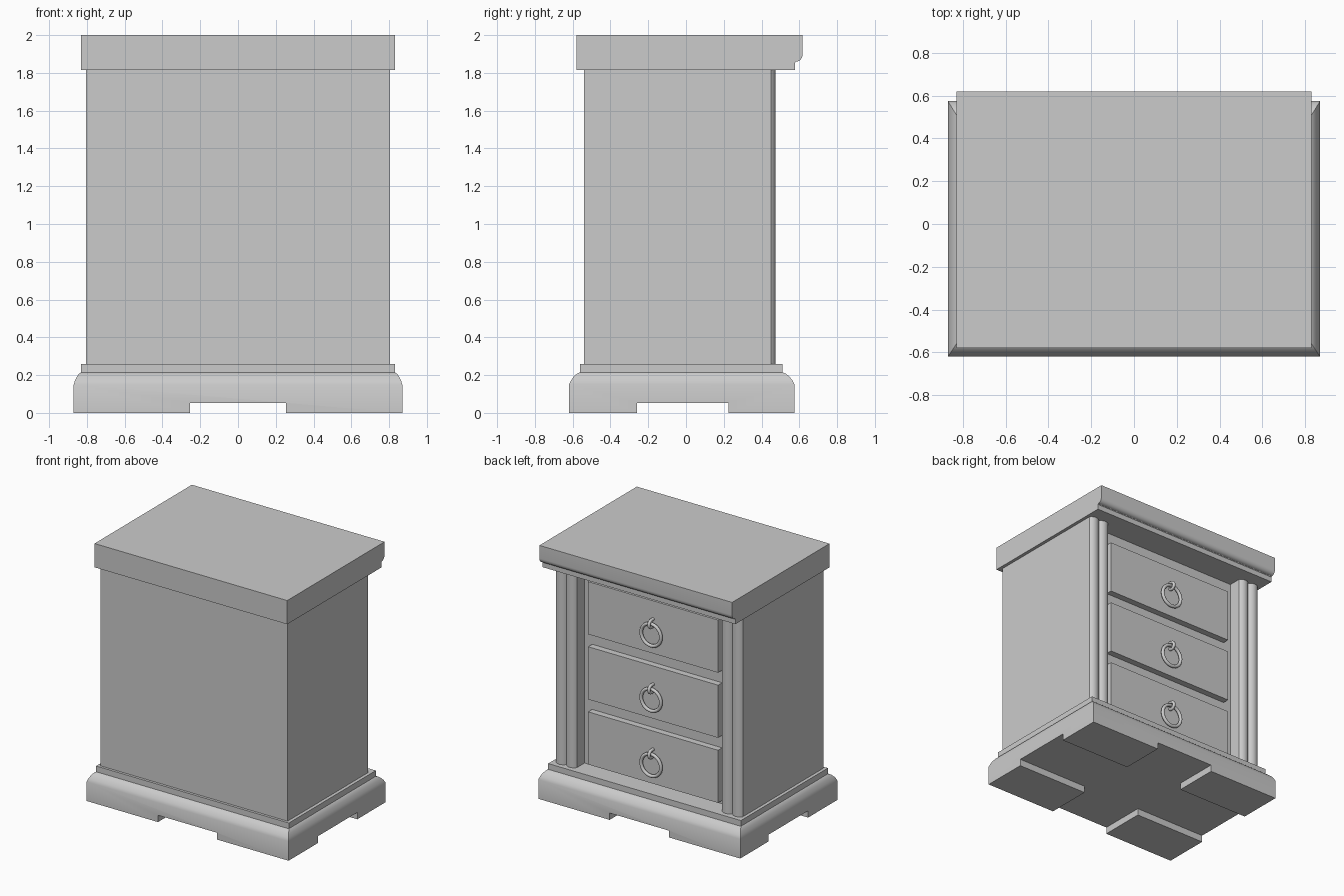
import bpy, bmesh, math
from mathutils import Vector

if "Cube" in bpy.data.objects:
    bpy.data.objects.remove(bpy.data.objects["Cube"], do_unlink=True)

grey = bpy.data.materials.new("plain_grey")
grey.use_nodes = True
grey.diffuse_color = (0.6, 0.6, 0.6, 1)
grey.node_tree.nodes["Principled BSDF"].inputs["Base Color"].default_value = (0.6, 0.6, 0.6, 1)


def make(name, bm):
    bmesh.ops.recalc_face_normals(bm, faces=bm.faces)
    mesh = bpy.data.meshes.new(name)
    bm.to_mesh(mesh)
    bm.free()
    mesh.materials.append(grey)
    ob = bpy.data.objects.new(name, mesh)
    bpy.context.collection.objects.link(ob)
    return ob


def select(ob):
    bpy.ops.object.select_all(action='DESELECT')
    ob.select_set(True)
    bpy.context.view_layer.objects.active = ob


def smooth(ob, degrees=30):
    select(ob)
    bpy.ops.object.shade_smooth_by_angle(angle=math.radians(degrees))


def prism(name, points, offset):
    """Extrude a closed outline along an offset."""
    bm = bmesh.new()
    face = bm.faces.new([bm.verts.new(p) for p in points])
    out = bmesh.ops.extrude_face_region(bm, geom=[face])
    moved = [v for v in out["geom"] if isinstance(v, bmesh.types.BMVert)]
    bmesh.ops.translate(bm, verts=moved, vec=Vector(offset))
    return make(name, bm)


def box(name, x0, x1, y0, y1, z0, z1):
    outline = [(x0, y0, z0), (x1, y0, z0), (x1, y1, z0), (x0, y1, z0)]
    return prism(name, outline, (0, 0, z1 - z0))


# Moulded plinth: stacked rectangles that draw in toward the top
bm = bmesh.new()
rings = []
for t, z in [(0, 0), (0, 0.15), (0.18, 0.172), (0.42, 0.192), (0.7, 0.207), (1, 0.215), (1, 0.26)]:
    x, y0, y1 = 0.87 - 0.04 * t, -0.62 + 0.06 * t, 0.575 - 0.065 * t
    rings.append([bm.verts.new(p) for p in [(-x, y0, z), (x, y0, z), (x, y1, z), (-x, y1, z)]])
for low, high in zip(rings, rings[1:]):
    for i in range(4):
        j = (i + 1) % 4
        bm.faces.new([low[i], low[j], high[j], high[i]])
bm.faces.new(rings[0])
bm.faces.new(rings[-1])
plinth = make("plinth", bm)

# Crossing channels underneath leave four feet
for cutter in (box("channel_across", -0.255, 0.255, -1, 1, -0.1, 0.053),
               box("channel_along", -1, 1, -0.26, 0.225, -0.1, 0.053)):
    mod = plinth.modifiers.new("feet", 'BOOLEAN')
    mod.operation = 'DIFFERENCE'
    mod.solver = 'EXACT'
    mod.object = cutter
    select(plinth)
    bpy.ops.object.modifier_apply(modifier=mod.name)
    bpy.data.objects.remove(cutter, do_unlink=True)
smooth(plinth)

# Cabinet body: plan outline with paired rounded pilasters beside a recess
half = [(0.805, -0.54), (0.805, 0.45)]
steps, chord, bulge = 10, 0.09, 0.025
radius = (chord ** 2 / 4 + bulge ** 2) / (2 * bulge)
spread = math.asin(chord / 2 / radius)
for centre in (0.76, 0.67):
    for i in range(1, steps + 1):
        a = spread * (1 - 2 * i / steps)
        half.append((centre + radius * math.sin(a), 0.45 + bulge - radius * (1 - math.cos(a))))
half.append((0.625, 0.355))
plan = half + [(-x, y) for x, y in reversed(half)]
body = prism("cabinet_body", [(x, y, 0.26) for x, y in plan], (0, 0, 1.555))
smooth(body)

# Top slab with a rounded lip above a small step on the drawer side
lip = [(-0.58, 1.815), (0.578, 1.815), (0.578, 1.855)]
for i in range(7):
    a = math.radians(15 * i)
    lip.append((0.583 + 0.035 * math.sin(a), 1.9 - 0.04 * math.cos(a)))
lip += [(0.618, 2.0), (-0.58, 2.0)]
smooth(prism("top_slab", [(-0.83, y, z) for y, z in lip], (1.66, 0, 0)))


def tube(name, points, radius, closed):
    curve = bpy.data.curves.new(name, 'CURVE')
    curve.dimensions = '3D'
    curve.bevel_depth = radius
    curve.bevel_resolution = 3
    curve.use_fill_caps = True
    line = curve.splines.new('POLY')
    line.points.add(len(points) - 1)
    for p, co in zip(line.points, points):
        p.co = (*co, 1)
    line.use_cyclic_u = closed
    curve.materials.append(grey)
    ob = bpy.data.objects.new(name, curve)
    bpy.context.collection.objects.link(ob)
    select(ob)
    bpy.ops.object.convert(target='MESH')
    smooth(bpy.context.object, 50)


# Three drawers, each with a ring pull hanging from a hook
for n, label in enumerate(("lower", "middle", "upper")):
    z = 0.285 + 0.507 * n
    box(label + "_drawer", -0.56, 0.56, 0.345, 0.405, z, z + 0.41)
    mid = z + 0.155
    turn = [2 * math.pi * i / 32 for i in range(32)]
    tube(label + "_ring", [(0.085 * math.sin(a), 0.43, mid + 0.085 * math.cos(a)) for a in turn],
         0.013, True)
    bend = [math.pi * (0.5 - i / 8) for i in range(11)]
    tube(label + "_hook", [(0, 0.395, mid + 0.113)] +
         [(0, 0.428 + 0.028 * math.cos(a), mid + 0.085 + 0.028 * math.sin(a)) for a in bend],
         0.012, False)
